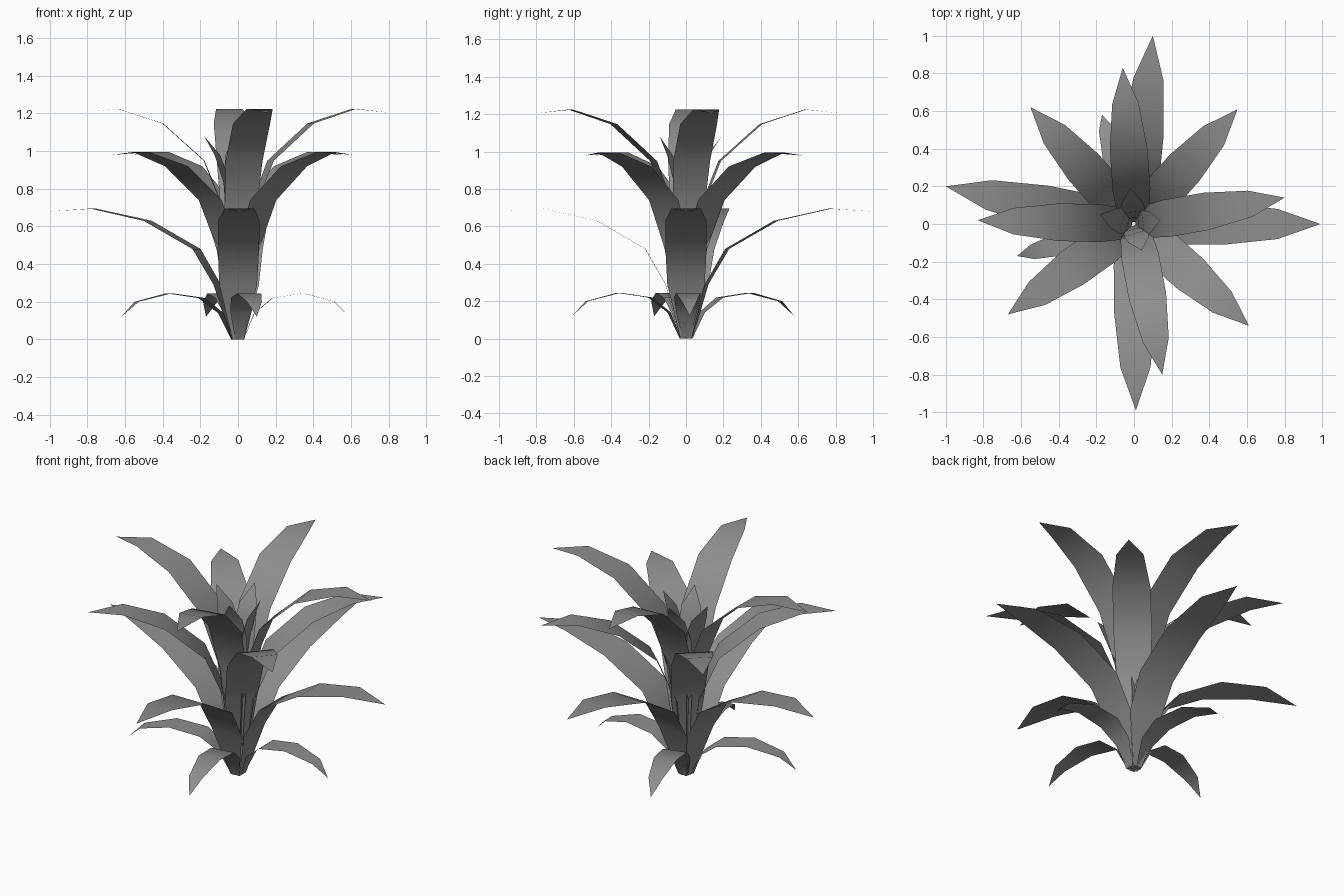
import bpy
import bmesh
import math
from mathutils import Matrix

old = bpy.data.objects.get("Cube")
if old:
    bpy.data.objects.remove(old, do_unlink=True)

# Single leaf colour
leaf_grey = bpy.data.materials.new("leaf_grey")
leaf_grey.use_nodes = True
grey = (0.27, 0.27, 0.27, 1)
leaf_grey.diffuse_color = grey
leaf_grey.node_tree.nodes["Principled BSDF"].inputs["Base Color"].default_value = grey


def make_leaf(name, profile, tip, angle):
    """Flat ribbon leaf: profile rows are (reach, height, half width), ending in a point."""
    bm = bmesh.new()
    scale = math.hypot(*tip) / profile[-1][0] if tip else 1
    turn = math.atan2(tip[1], tip[0]) if tip else angle
    prev = None
    for reach, height, half in profile:
        sides = (1, -1) if half else (0,)
        row = [bm.verts.new((reach * scale, s * half, height)) for s in sides]
        if prev:
            bm.faces.new([prev[0], prev[1]] + row[::-1])
        prev = row
    bmesh.ops.transform(bm, matrix=Matrix.Rotation(turn, 4, 'Z'), verts=bm.verts)
    # Blade fronts look up
    bm.normal_update()
    if sum(f.normal.z for f in bm.faces) < 0:
        bmesh.ops.reverse_faces(bm, faces=bm.faces)
    mesh = bpy.data.meshes.new(name)
    bm.to_mesh(mesh)
    bm.free()
    mesh.materials.append(leaf_grey)
    mesh.polygons.foreach_set("use_smooth", [True] * len(mesh.polygons))
    obj = bpy.data.objects.new(name, mesh)
    bpy.context.collection.objects.link(obj)


# Each whorl: leaf profile and the plan position of its four tips
whorls = {
    "bottom_leaf": (
        [(0.03, 0, 0.02), (0.09, 0.14, 0.055), (0.19, 0.22, 0.07),
         (0.36, 0.245, 0.065), (0.53, 0.2, 0.04), (0.61, 0.12, 0)],
        [(0.59, 0.02), (-0.17, 0.58), (-0.62, -0.17), (0.1, -0.61)]),
    "long_leaf": (
        [(0.03, 0, 0.03), (0.11, 0.29, 0.1), (0.22, 0.48, 0.11),
         (0.48, 0.63, 0.11), (0.77, 0.695, 0.08), (1.0, 0.68, 0)],
        [(0.99, 0), (0.1, 1.0), (-1.0, 0.2), (0.01, -0.99)]),
    "diagonal_leaf": (
        [(0.02, 0, 0.025), (0.07, 0.48, 0.09), (0.18, 0.74, 0.105),
         (0.4, 0.92, 0.105), (0.63, 0.995, 0.075), (0.82, 0.98, 0)],
        [(0.55, 0.61), (-0.55, 0.62), (-0.67, -0.48), (0.61, -0.54)]),
    "upper_leaf": (
        [(0.02, 0, 0.025), (0.065, 0.66, 0.085), (0.18, 0.95, 0.1),
         (0.4, 1.147, 0.1), (0.64, 1.225, 0.07), (0.83, 1.205, 0)],
        [(0.8, 0.14), (-0.06, 0.83), (-0.83, 0.02), (0.15, -0.8)]),
    "heart_leaf": (
        [(0.01, 0, 0.02), (0.03, 0.6, 0.06), (0.06, 0.84, 0.07),
         (0.11, 0.98, 0.055), (0.18, 1.08, 0)],
        [(0.14, 0.02), (-0.02, 0.19), (-0.18, 0.05), (0.04, -0.14)]),
}

for name, (profile, tips) in whorls.items():
    for i, tip in enumerate(tips):
        make_leaf(f"{name}_{i + 1}", profile, tip, 0)
